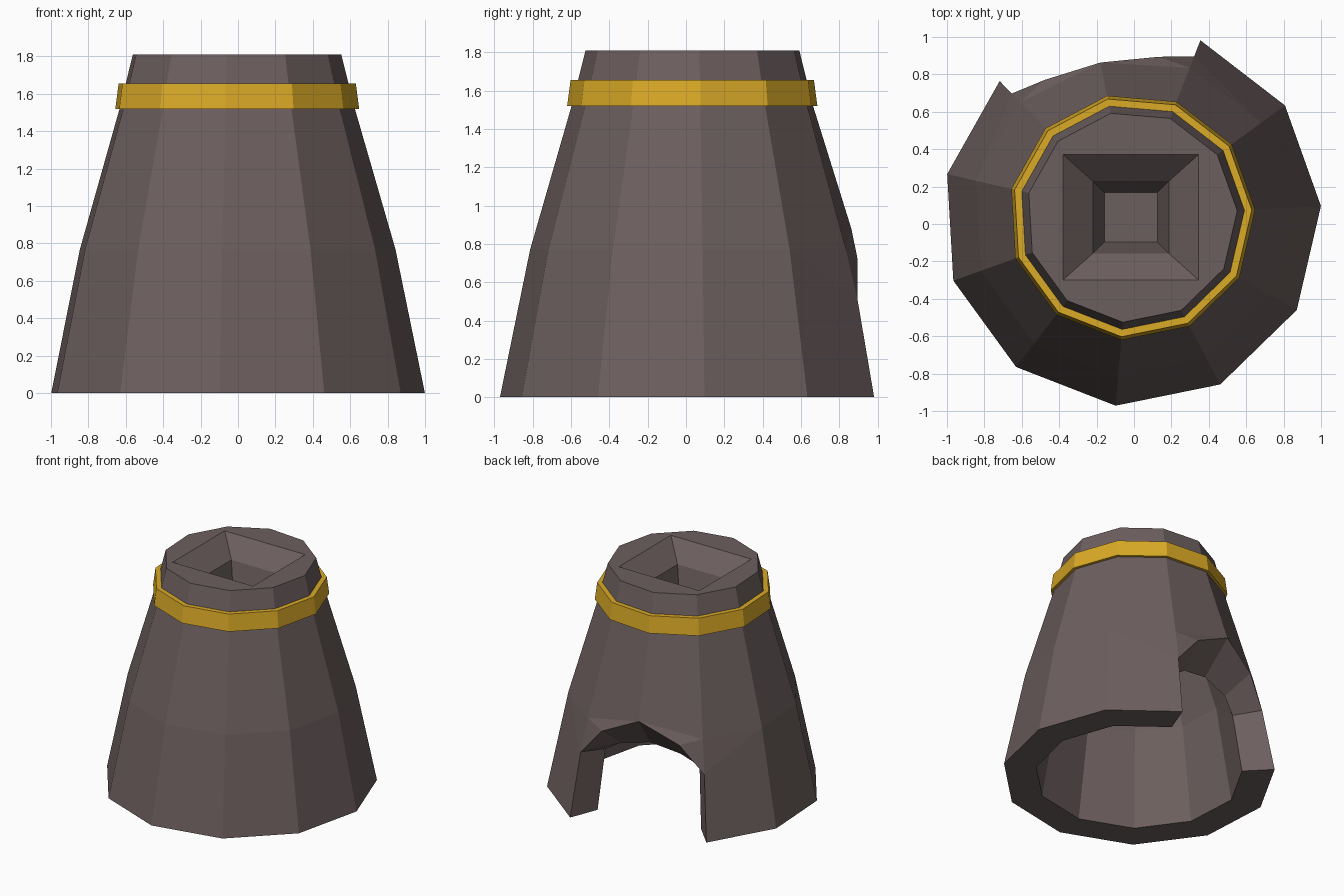
import bpy, bmesh, math

if "Cube" in bpy.data.objects:
    bpy.data.objects.remove(bpy.data.objects["Cube"])

N, STEP, START = 11, 360 / 11, 3.3
CX, CY = -0.012, 0.038
DOOR = (2, 3)                      # facets left open (columns 2 to 4)


def material(name, col):
    m = bpy.data.materials.new(name)
    m.diffuse_color = (*col, 1)
    m.use_nodes = True
    m.node_tree.nodes["Principled BSDF"].inputs["Base Color"].default_value = m.diffuse_color
    return m


def finish(bm, name, mat):
    bmesh.ops.recalc_face_normals(bm, faces=bm.faces)
    me = bpy.data.meshes.new(name)
    bm.to_mesh(me)
    bm.free()
    me.materials.append(mat)
    ob = bpy.data.objects.new(name, me)
    bpy.context.collection.objects.link(ob)


def polar(bm, deg, r, z):
    a = math.radians(deg)
    return bm.verts.new((CX + r * math.cos(a), CY + r * math.sin(a), z))


def column(k):
    return START + STEP * k


def ring(bm, r, z):
    return [polar(bm, column(k), r, z) for k in range(N)]


def bridge(bm, a, b):
    n = len(a)
    for i in range(n):
        j = (i + 1) % n
        bm.faces.new((a[i], a[j], b[j], b[i]))


def shell(bm, base, mid, side, shoulder, crown, uppers):
    """Wall with a pointed doorway; returns base ring, arch path and last ring."""
    b = [None if k == 3 else polar(bm, column(k), *base) for k in range(N)]
    m = [polar(bm, column(k), *(crown if k == 3 else mid)) for k in range(N)]
    a2, a4 = (polar(bm, column(k), *side) for k in (2, 4))
    s2, s4 = (polar(bm, column(3) + d, *shoulder) for d in (-21, 21))
    for k in range(N):
        j = (k + 1) % N
        if k in DOOR:
            continue
        if k == 1:
            bm.faces.new((b[1], b[2], a2, m[1]))
            bm.faces.new((a2, m[2], m[1]))
        elif k == 4:
            bm.faces.new((b[4], b[5], m[5], a4))
            bm.faces.new((a4, m[5], m[4]))
        else:
            bm.faces.new((b[k], b[j], m[j], m[k]))
    # pieces over the doorway
    for a, s, c in ((a2, s2, m[2]), (a4, s4, m[4])):
        bm.faces.new((a, s, c))
        bm.faces.new((c, s, m[3]))
    prev = m
    for r, z in uppers:
        cur = ring(bm, r, z)
        bridge(bm, prev, cur)
        prev = cur
    return b, [b[2], a2, s2, m[3], s4, a4, b[4]], prev


brown = material("dark brown stone", (0.15, 0.114, 0.112))
gold = material("gold", (0.70, 0.40, 0.02))

# hollow tower body
bm = bmesh.new()
ob, oarch, otop = shell(bm, (1.013, 0), (0.855, 0.77), (0.92, 0.51), (0.868, 0.73),
                        (0.842, 0.88), [(0.635, 1.53), (0.565, 1.81)])
ib, iarch, itop = shell(bm, (0.77, 0), (0.645, 0.75), (0.70, 0.48), (0.67, 0.57),
                        (0.63, 0.62), [(0.45, 1.3)])
bm.faces.new(itop)
for k in range(N):                 # underside of the wall
    j = (k + 1) % N
    if k not in DOOR:
        bm.faces.new((ob[k], ob[j], ib[j], ib[k]))
for i in range(len(oarch) - 1):    # door jambs and arch
    bm.faces.new((oarch[i], oarch[i + 1], iarch[i + 1], iarch[i]))

# stepped square funnel in the top
squares = []
for hx, hy, z in ((0.362, 0.335, 1.81), (0.203, 0.193, 1.67), (0.142, 0.132, 1.4)):
    squares.append([bm.verts.new((-0.017 + sx * hx, 0.036 + sy * hy, z))
                    for sx, sy in ((-1, -1), (1, -1), (1, 1), (-1, 1))])
bridge(bm, squares[0], squares[1])
bridge(bm, squares[1], squares[2])
bm.faces.new(squares[2])
rim = [bm.edges.get((l[i], l[(i + 1) % len(l)])) for l in (otop, squares[0]) for i in range(len(l))]
bmesh.ops.triangle_fill(bm, edges=rim, use_beauty=True)
finish(bm, "tower_body", brown)

# gold collar
bm = bmesh.new()
loops = [ring(bm, r, z) for r, z in ((0.625, 1.52), (0.661, 1.52), (0.643, 1.655), (0.60, 1.655))]
for i in range(4):
    bridge(bm, loops[i], loops[(i + 1) % 4])
finish(bm, "collar", gold)
